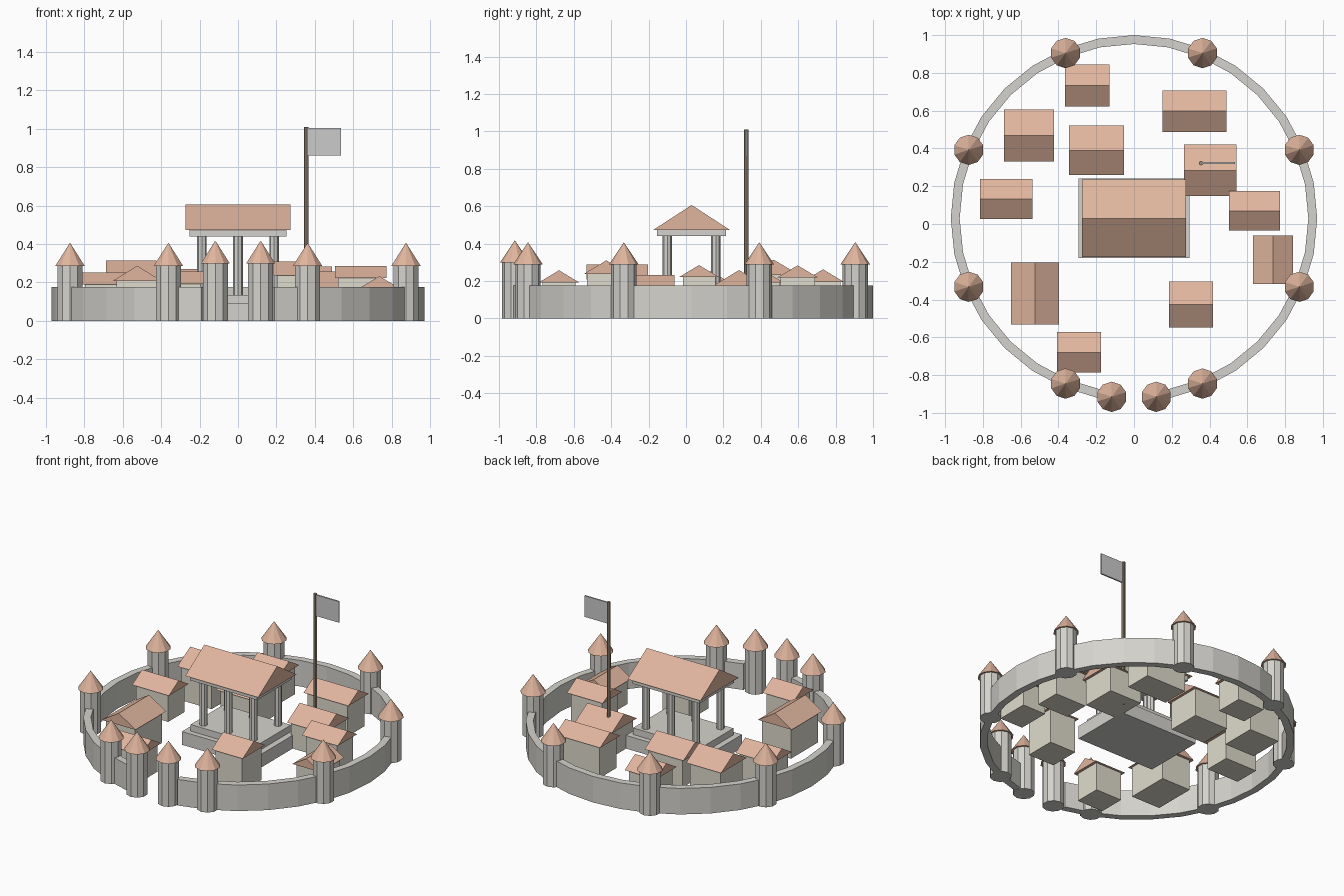
import bpy, bmesh
from math import sin, cos, pi, radians

if "Cube" in bpy.data.objects:
    bpy.data.objects.remove(bpy.data.objects["Cube"])


def material(name, rgb):
    m = bpy.data.materials.new(name)
    m.diffuse_color = (*rgb, 1)
    m.use_nodes = True
    m.node_tree.nodes["Principled BSDF"].inputs["Base Color"].default_value = m.diffuse_color
    return m


TILE = material("terracotta", (0.74, 0.46, 0.34))
STONE = material("stone", (0.66, 0.65, 0.61))
PLASTER = material("plaster", (0.74, 0.71, 0.61))
WOOD = material("wood", (0.33, 0.26, 0.18))

CY = 0.03  # centre of the ring in y


def finish(name, bm, mat):
    bmesh.ops.recalc_face_normals(bm, faces=bm.faces)
    me = bpy.data.meshes.new(name)
    bm.to_mesh(me)
    bm.free()
    ob = bpy.data.objects.new(name, me)
    bpy.context.collection.objects.link(ob)
    if mat:
        me.materials.append(mat)
    return ob


def box(name, x, y, w, d, z0, z1, mat=None):
    bm = bmesh.new()
    bmesh.ops.create_cube(bm, size=1)
    for v in bm.verts:
        v.co = (x + v.co.x * w, y + v.co.y * d, (z0 + z1) / 2 + v.co.z * (z1 - z0))
    return finish(name, bm, mat)


def cone(name, x, y, r0, r1, z0, z1, sides, mat=None):
    bm = bmesh.new()
    bmesh.ops.create_cone(bm, cap_ends=True, segments=sides, radius1=r0,
                          radius2=r1, depth=z1 - z0)
    bmesh.ops.translate(bm, verts=bm.verts, vec=(x, y, (z0 + z1) / 2))
    return finish(name, bm, mat)


def gable(name, x, y, w, d, z0, z1, along_y=False):
    """Triangular prism roof, ridge along x unless along_y."""
    bm = bmesh.new()
    ends = []
    for s in (-0.5, 0.5):
        if along_y:
            pts = [(x - w / 2, y + s * d, z0), (x + w / 2, y + s * d, z0), (x, y + s * d, z1)]
        else:
            pts = [(x + s * w, y - d / 2, z0), (x + s * w, y + d / 2, z0), (x + s * w, y, z1)]
        ends.append([bm.verts.new(p) for p in pts])
    a, b = ends
    bm.faces.new(a)
    bm.faces.new(b)
    for i in range(3):
        j = (i + 1) % 3
        bm.faces.new((a[i], a[j], b[j], b[i]))
    return finish(name, bm, TILE)


# Ring wall, open at the front gate
bm = bmesh.new()
rings = []
for i in range(1, 32):
    a = -pi / 2 + i * 2 * pi / 32
    rings.append([bm.verts.new((r * cos(a), CY + r * sin(a), z))
                  for r, z in ((0.97, 0), (0.97, 0.177), (0.923, 0.177), (0.923, 0))])
for p, q in zip(rings, rings[1:]):
    for i in range(4):
        j = (i + 1) % 4
        bm.faces.new((p[i], p[j], q[j], q[i]))
bm.faces.new(rings[0])
bm.faces.new(rings[-1])
finish("ring_wall", bm, STONE)


# Towers with pointed roofs
def tower(name, x, y, h):
    cone(name + "_body", x, y, 0.068, 0.068, 0, h, 10, STONE)
    cone(name + "_roof", x, y, 0.08, 0, h, h + 0.12, 10, TILE)


for k in range(8):
    a = radians(22.5 + 45 * k)
    tower(f"wall_tower_{k + 1}", 0.947 * cos(a), CY + 0.947 * sin(a), 0.287)
for side, s in (("left", -1), ("right", 1)):
    tower(f"gate_tower_{side}", s * 0.118, -0.915, 0.298)

# Central open hall on a stepped base
box("hall_lower_step", 0, CY, 0.59, 0.42, 0, 0.09, STONE)
box("hall_upper_step", 0, CY, 0.51, 0.35, 0.09, 0.135, STONE)
for i, x in enumerate((-0.188, 0, 0.188)):
    for j, y in enumerate((-0.13, 0.13)):
        cone(f"hall_column_{i}_{j}", x, CY + y, 0.025, 0.025, 0.135, 0.44, 8, STONE)
box("hall_beam", 0, CY, 0.506, 0.37, 0.44, 0.472, STONE)
gable("hall_roof", 0, CY, 0.548, 0.412, 0.472, 0.606)

# Houses: roof centre x, y, width, depth, eave, ridge, ridge along y
HOUSES = [
    (-0.248, 0.733, 0.236, 0.222, 0.195, 0.262, False),
    (-0.556, 0.468, 0.263, 0.275, 0.232, 0.314, False),
    (-0.199, 0.390, 0.292, 0.262, 0.192, 0.271, False),
    (-0.676, 0.132, 0.276, 0.212, 0.189, 0.253, False),
    (0.320, 0.597, 0.337, 0.220, 0.218, 0.283, False),
    (0.404, 0.284, 0.278, 0.272, 0.176, 0.258, False),
    (0.639, 0.070, 0.270, 0.209, 0.222, 0.285, False),
    (0.736, -0.189, 0.210, 0.256, 0.170, 0.233, True),
    (0.302, -0.426, 0.233, 0.244, 0.236, 0.310, False),
    (-0.525, -0.368, 0.254, 0.328, 0.208, 0.287, True),
    (-0.292, -0.679, 0.233, 0.215, 0.192, 0.257, False),
]
for n, (x, y, w, d, z0, z1, along_y) in enumerate(HOUSES, 1):
    box(f"house_{n}_walls", x, y, w - 0.036, d - 0.036, 0, z0, PLASTER)
    gable(f"house_{n}_roof", x, y, w, d, z0, z1, along_y)

# Flagpole and flag
cone("flagpole", 0.355, 0.322, 0.012, 0.012, 0, 1.01, 8, WOOD)
box("flag", 0.45, 0.322, 0.172, 0.01, 0.862, 1.005)
